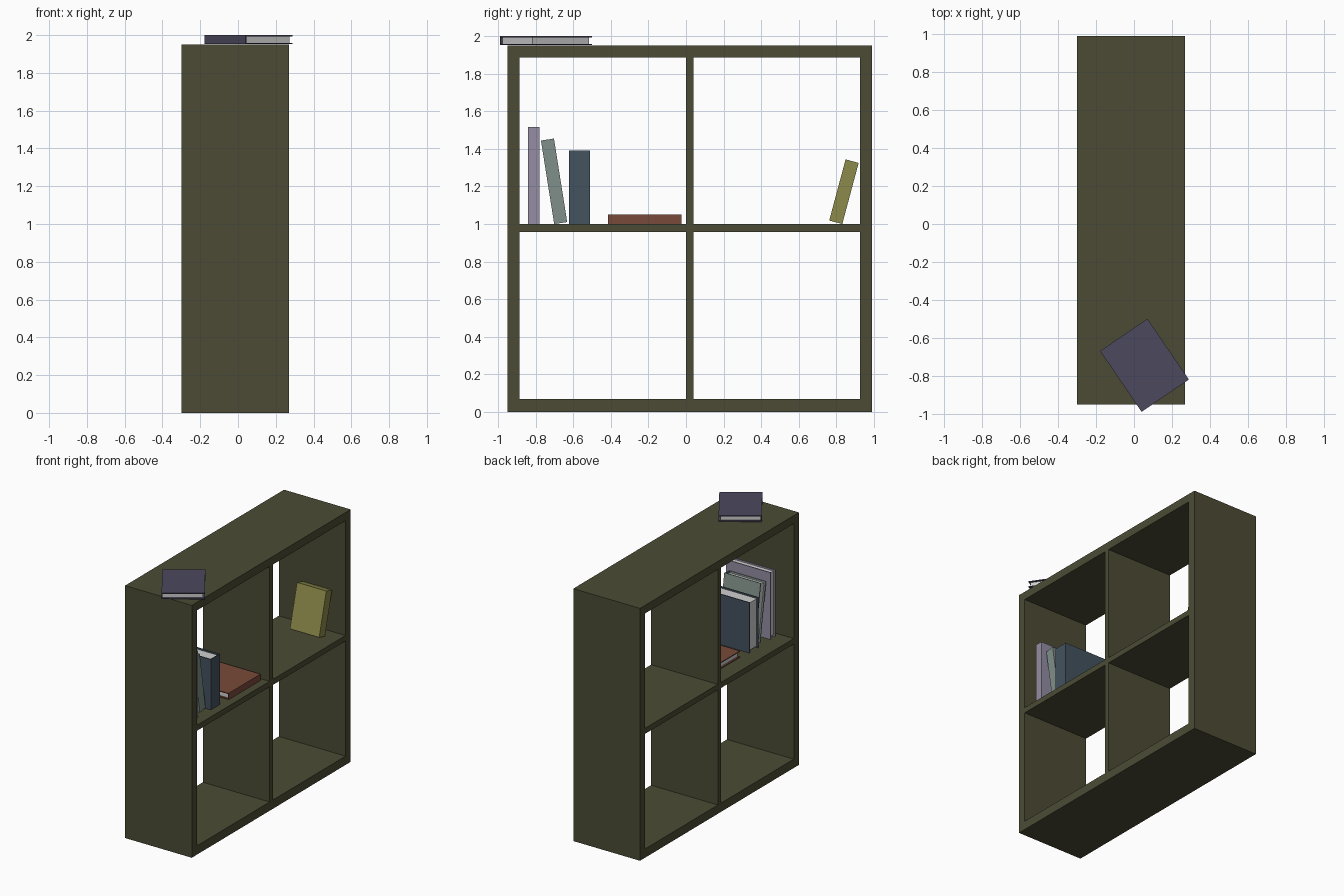
import bpy
import bmesh
from math import radians
from mathutils import Matrix, Vector

cube = bpy.data.objects.get("Cube")
if cube:
    bpy.data.objects.remove(cube, do_unlink=True)


def material(name, rgb):
    """Flat material from 0-255 display values, stored as linear."""
    col = [((c / 255 + 0.055) / 1.055) ** 2.4 for c in rgb] + [1]
    m = bpy.data.materials.new(name)
    m.use_nodes = True
    m.diffuse_color = col
    bsdf = m.node_tree.nodes["Principled BSDF"]
    bsdf.inputs["Base Color"].default_value = col
    bsdf.inputs["Roughness"].default_value = 0.8
    return m


wood = material("olive wood", (76, 75, 53))
paper = material("paper", (208, 208, 208))
lavender = material("lavender cover", (149, 141, 163))
sage = material("sage cover", (127, 143, 136))
slate = material("slate blue cover", (67, 82, 94))
brick = material("brick red cover", (121, 74, 58))
mustard = material("mustard cover", (140, 138, 74))
plum = material("dark plum cover", (76, 72, 94))


def finish(name, bm, mat):
    bmesh.ops.recalc_face_normals(bm, faces=bm.faces)
    me = bpy.data.meshes.new(name)
    bm.to_mesh(me)
    bm.free()
    me.materials.append(mat)
    ob = bpy.data.objects.new(name, me)
    bpy.context.collection.objects.link(ob)
    return ob


def box(name, lo, hi, mat):
    lo, hi = Vector(lo), Vector(hi)
    bm = bmesh.new()
    bmesh.ops.create_cube(bm, size=1, matrix=Matrix.Translation((lo + hi) / 2)
                          @ Matrix.Diagonal((hi - lo).to_4d()))
    return finish(name, bm, mat)


def book(name, thick, height, depth, mat, loc, lean=0, turn=0):
    """Standing book, spine on +x; leaned about x, then turned about z."""
    pose = (Matrix.Translation(loc) @ Matrix.Rotation(radians(turn), 4, "Z")
            @ Matrix.Rotation(radians(lean), 4, "X"))
    t, c, inset = thick / 2, 0.007, 0.012
    # Cover: U-shaped profile pulled up to the book height
    outline = [(-depth, -t), (0, -t), (0, t), (-depth, t),
               (-depth, t - c), (-c, t - c), (-c, c - t), (-depth, c - t)]
    bm = bmesh.new()
    face = bm.faces.new([bm.verts.new((x, y, 0)) for x, y in outline])
    top = bmesh.ops.extrude_face_region(bm, geom=[face])["geom"]
    bmesh.ops.translate(bm, vec=(0, 0, height),
                        verts=[v for v in top if isinstance(v, bmesh.types.BMVert)])
    finish(name + "_cover", bm, mat).matrix_world = pose
    # Page block, set back from the cover edges
    pages = box(name + "_pages", (inset - depth, c - t, inset),
                (-c, t - c, height - inset), paper)
    pages.matrix_world = pose


# Shelf unit
X0, X1, Y0, Y1, TOP = -0.3, 0.27, -0.95, 0.99, 1.95
T = 0.063
box("bottom_board", (X0, Y0, 0), (X1, Y1, T + 0.005), wood)
box("top_board", (X0, Y0, TOP - T), (X1, Y1, TOP), wood)
box("front_side_board", (X0, Y0, T), (X1, Y0 + T, TOP - T), wood)
box("back_side_board", (X0, Y1 - T, T), (X1, Y1, TOP - T), wood)
box("middle_divider", (X0, 0, T), (X1, 0.04, TOP - T), wood)
box("middle_shelf", (X0, Y0 + T, 0.957), (X1, Y1 - T, 1.0), wood)

# Books on the middle shelf
book("lavender_book", 0.062, 0.517, 0.38, lavender, (0.205, -0.81, 1.0))
book("sage_book", 0.07, 0.45, 0.31, sage, (0.165, -0.667, 1.005), lean=9)
book("slate_book", 0.113, 0.39, 0.39, slate, (0.205, -0.567, 1.0))
book("brick_book", 0.05, 0.39, 0.38, brick, (0.21, -0.025, 1.025), lean=90)

# Solid leaning book
leaning = box("mustard_book", (-0.25, -0.036, 0), (0, 0.036, 0.337), mustard)
leaning.matrix_world = (Matrix.Translation((0.16, 0.797, 1.009))
                        @ Matrix.Rotation(radians(-15), 4, "X"))

# Book lying on top, overhanging the corner
book("plum_book", 0.048, 0.388, 0.302, plum, (0.04, -0.99, 1.976), lean=90, turn=214.3)
